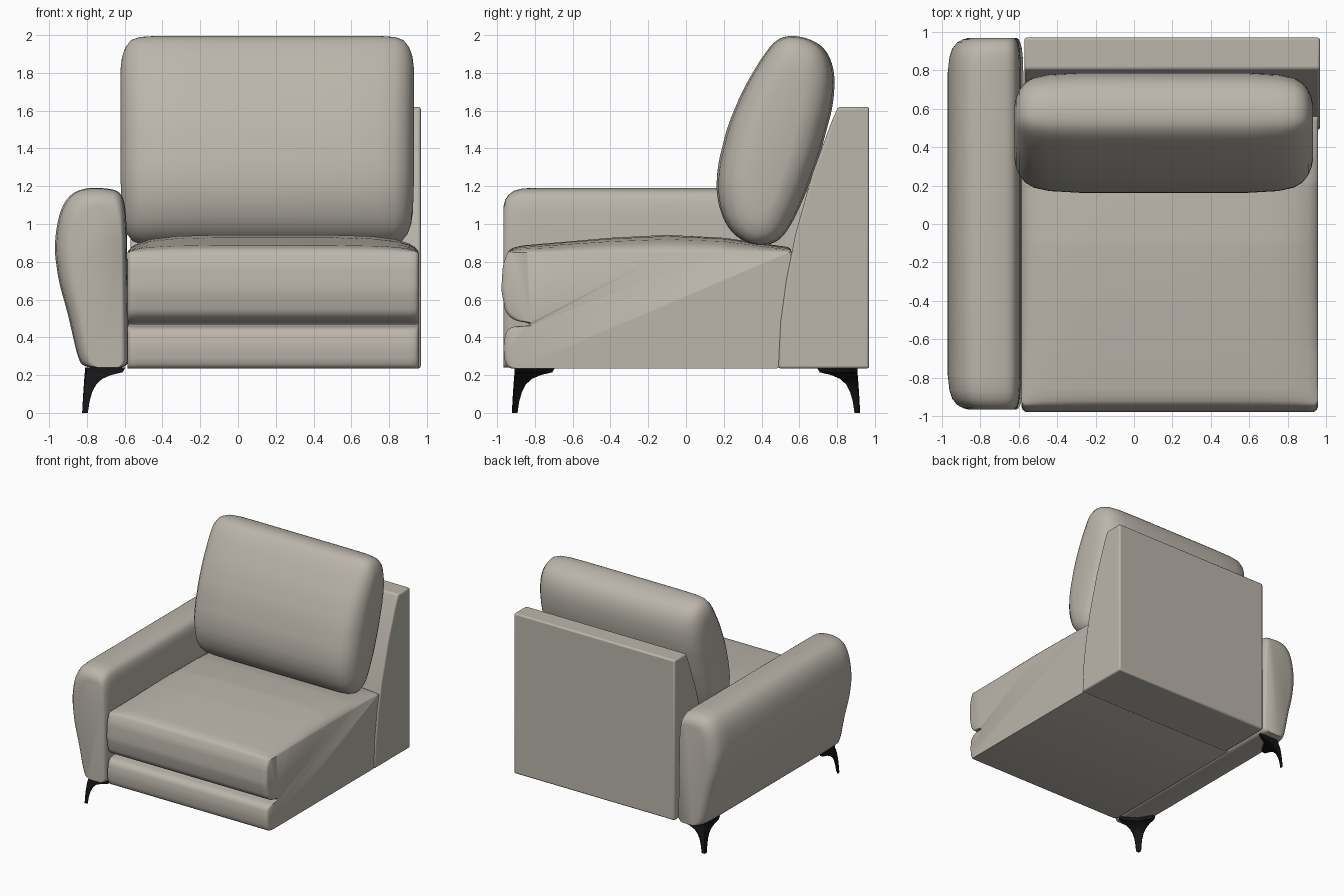
import bpy, bmesh, math

cube = bpy.data.objects.get("Cube")
if cube:
    bpy.data.objects.remove(cube)


def material(name, rgb, rough):
    m = bpy.data.materials.new(name)
    m.use_nodes = True
    m.diffuse_color = (*rgb, 1)
    bsdf = m.node_tree.nodes["Principled BSDF"]
    bsdf.inputs["Base Color"].default_value = (*rgb, 1)
    bsdf.inputs["Roughness"].default_value = rough
    return m


FABRIC = material("warm grey fabric", (0.50, 0.465, 0.41), 0.8)
METAL = material("black metal", (0.008, 0.008, 0.009), 0.5)


def soften(points, reach=0.04, passes=2):
    """Round a closed profile by cutting its corners, at most `reach` from each."""
    for _ in range(passes):
        out = []
        for i, a in enumerate(points):
            b = points[(i + 1) % len(points)]
            length = math.dist(a, b)
            t = min(0.25, reach / length)
            for f in (t, 1 - t):
                out.append(tuple(p + (q - p) * f for p, q in zip(a, b)))
        points = out
        reach *= 0.4
    return points


def loft(name, rings, mat, angle=40, bevel=0):
    """Skin a list of equal rings and cap both ends."""
    bm = bmesh.new()
    loops = [[bm.verts.new(p) for p in ring] for ring in rings]
    n = len(loops[0])
    for a, b in zip(loops, loops[1:]):
        for i in range(n):
            j = (i + 1) % n
            bm.faces.new((a[i], a[j], b[j], b[i]))
    bm.faces.new(loops[0])
    bm.faces.new(loops[-1])
    bmesh.ops.recalc_face_normals(bm, faces=bm.faces)
    mesh = bpy.data.meshes.new(name)
    bm.to_mesh(mesh)
    bm.free()
    mesh.materials.append(mat)
    obj = bpy.data.objects.new(name, mesh)
    bpy.context.collection.objects.link(obj)
    if bevel:
        mod = obj.modifiers.new("soft edges", "BEVEL")
        mod.width, mod.segments = bevel, 3
    bpy.ops.object.select_all(action="DESELECT")
    obj.select_set(True)
    bpy.context.view_layer.objects.active = obj
    bpy.ops.object.shade_smooth_by_angle(angle=math.radians(angle))
    return obj


def stations(lo, hi, steps):
    """Mirror (distance from end, *shape) steps onto both ends of a span."""
    return ([(lo + s[0], *s[1:]) for s in steps]
            + [(hi - s[0], *s[1:]) for s in reversed(steps)])


# Seat with a crowned cushion over a base rail, split by a groove in front
seat_profile = soften([
    (0.5, 0.235), (-0.94, 0.235), (-0.96, 0.27), (-0.967, 0.35), (-0.955, 0.43),
    (-0.92, 0.457), (-0.83, 0.462), (-0.83, 0.475), (-0.91, 0.49), (-0.955, 0.53),
    (-0.978, 0.65), (-0.97, 0.78), (-0.94, 0.865), (-0.88, 0.885), (-0.65, 0.905),
    (-0.4, 0.927), (-0.1, 0.942), (0.2, 0.927), (0.56, 0.875)], 0.015)


def seat_ring(x, inset, crown):
    ring = []
    for y, z in seat_profile:
        if z > 0.85:
            z = 0.85 + (z - 0.85) * crown
        if y < -0.8:
            y += inset
        ring.append((x, y, z))
    return ring


seat_steps = [(0, 0.025, 0), (0.006, 0.01, 0.12), (0.02, 0, 0.3), (0.05, 0, 0.5),
              (0.12, 0, 0.75), (0.25, 0, 0.93), (0.45, 0, 1)]
loft("seat", [seat_ring(*s) for s in stations(-0.585, 0.957, seat_steps)], FABRIC, 50)

# Back frame with a sloping, slightly curved front
back_profile = [(0.97, 0.235), (0.97, 1.62), (0.805, 1.62), (0.77, 1.54),
                (0.67, 1.27), (0.58, 0.95), (0.53, 0.7), (0.5, 0.48), (0.488, 0.235)]
loft("back_frame", [[(x, y, z) for y, z in back_profile] for x in (-0.57, 0.968)],
     FABRIC, 40, 0.014)

# Armrest flaring outward, rounded on top and at both ends
arm_profile = soften([
    (-0.575, 0.24), (-0.82, 0.24), (-0.85, 0.3), (-0.9, 0.52), (-0.95, 0.7),
    (-0.972, 0.86), (-0.962, 0.98), (-0.935, 1.09), (-0.88, 1.165), (-0.8, 1.192),
    (-0.7, 1.19), (-0.63, 1.175), (-0.6, 1.12), (-0.59, 1.0)], 0.03)


def arm_ring(y, wide, tall):
    return [(-0.67 + (x + 0.67) * wide, y, 0.24 + (z - 0.24) * tall)
            for x, z in arm_profile]


arm_steps = [(0, 0.64, 0.9), (0.008, 0.74, 0.935), (0.025, 0.84, 0.962),
             (0.055, 0.92, 0.984), (0.1, 0.97, 0.997), (0.18, 1, 1)]
loft("armrest", [arm_ring(*s) for s in stations(-0.965, 0.968, arm_steps)], FABRIC, 50)

# Plump back cushion leaning on the frame
cushion_profile = soften([
    (0.54, 2.0), (0.65, 1.985), (0.745, 1.925), (0.79, 1.8), (0.78, 1.63),
    (0.71, 1.37), (0.63, 1.15), (0.56, 1.0), (0.5, 0.915), (0.41, 0.88),
    (0.3, 0.905), (0.21, 0.99), (0.16, 1.14), (0.165, 1.3), (0.22, 1.52),
    (0.3, 1.71), (0.4, 1.88), (0.47, 1.97)])
MID_Z = 1.44


def lean(z):
    return 0.47 + 0.28 * (z - MID_Z)


def cushion_ring(x, thick, tall):
    ring = []
    for y, z in cushion_profile:
        new_z = MID_Z + (z - MID_Z) * tall
        # The lower end is slightly narrower
        taper = 1 - 0.04 * max(0, 1.25 - new_z)
        ring.append((0.155 + (x - 0.155) * taper,
                     lean(new_z) + (y - lean(z)) * thick, new_z))
    return ring


cushion_steps = [(0, 0.36, 0.68), (0.008, 0.5, 0.8), (0.025, 0.65, 0.89),
                 (0.055, 0.79, 0.96), (0.1, 0.89, 0.99), (0.18, 0.96, 1),
                 (0.35, 1, 1)]
loft("back_cushion", [cushion_ring(*s) for s in stations(-0.622, 0.932, cushion_steps)],
     FABRIC, 60)


# Slim legs flaring into triangular mounting plates under the armrest
leg_steps = [(0, 0.03, 0), (0.06, 0.036, 0.003), (0.11, 0.047, 0.006),
             (0.15, 0.065, 0.009), (0.18, 0.095, 0.011), (0.2, 0.14, 0.013),
             (0.215, 0.2, 0.014), (0.24, 0.215, 0.014)]


def leg(name, side):
    rings = []
    for z, size, shift in leg_steps:
        corner = [(0, 0.2), (0.06, 0.06), (0.2, 0), (1, 0), (1, 0.12),
                  (0.45, 0.45), (0.12, 1), (0, 1)]
        rings.append([(-0.825 + shift + u * size, side * (0.922 - shift - v * size), z)
                      for u, v in corner])
    loft(name, rings, METAL, 35)


leg("front_leg", -1)
leg("rear_leg", 1)
